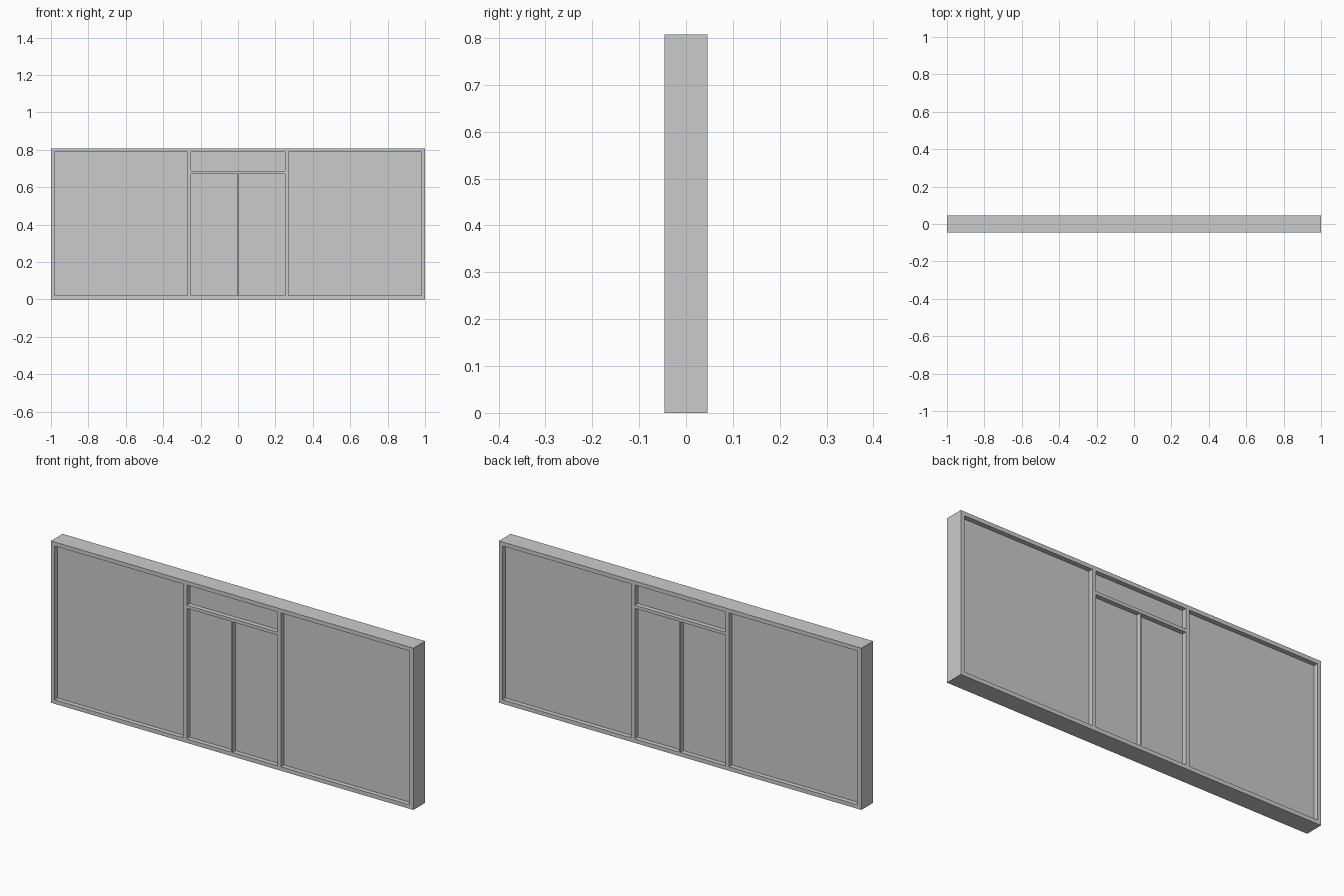
import bpy

if "Cube" in bpy.data.objects:
    bpy.data.objects.remove(bpy.data.objects["Cube"])

HEIGHT, DEPTH, PANEL = 0.807, 0.092, 0.046
BAR = 0.02                      # frame bar width
BOTTOM, TOP = BAR, HEIGHT - BAR
TRANSOM_LOW, TRANSOM_HIGH = 0.671, 0.687
DOOR_HALF = 0.25                # half width of the doorway
SPLIT = 0.003                   # half width of the bar between the doors


def box(name, x0, x1, z0, z1, depth):
    """Box centred on y = 0 between the given x and z limits."""
    bpy.ops.mesh.primitive_cube_add(size=1, location=((x0 + x1) / 2, 0, (z0 + z1) / 2))
    ob = bpy.context.object
    ob.name = name
    ob.scale = (x1 - x0, depth, z1 - z0)
    bpy.ops.object.transform_apply(location=False, rotation=False, scale=True)
    return ob


def pair(name, x0, x1, z0, z1, depth):
    """The same box on both sides of x = 0."""
    box(name + "_right", x0, x1, z0, z1, depth)
    box(name + "_left", -x1, -x0, z0, z1, depth)


# Full-length rails
box("bottom_rail", -1, 1, 0, BOTTOM, DEPTH)
box("top_rail", -1, 1, TOP, HEIGHT, DEPTH)

# Upright posts between the rails
pair("end_post", 1 - BAR, 1, BOTTOM, TOP, DEPTH)
pair("door_post", DOOR_HALF, DOOR_HALF + BAR, BOTTOM, TOP, DEPTH)

# Bar over the doors and slim bar between them
box("transom_bar", -DOOR_HALF, DOOR_HALF, TRANSOM_LOW, TRANSOM_HIGH, DEPTH)
box("door_divider", -SPLIT, SPLIT, BOTTOM, TRANSOM_LOW, DEPTH)

# Recessed panels
pair("side_panel", DOOR_HALF + BAR, 1 - BAR, BOTTOM, TOP, PANEL)
pair("door_panel", SPLIT, DOOR_HALF, BOTTOM, TRANSOM_LOW, PANEL)
box("transom_panel", -DOOR_HALF, DOOR_HALF, TRANSOM_HIGH, TOP, PANEL)
